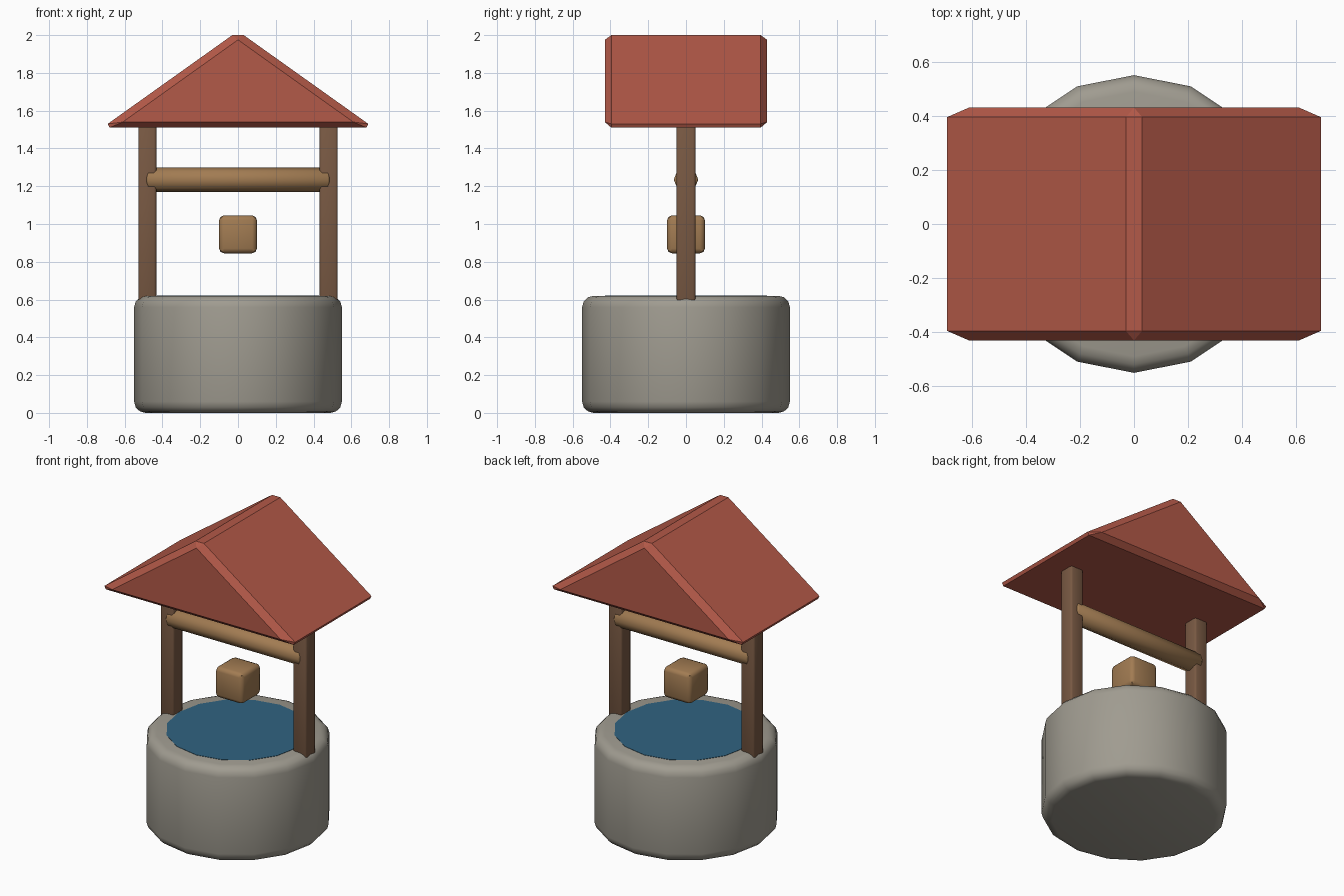
import bpy
import bmesh
import math

cube = bpy.data.objects.get("Cube")
if cube:
    bpy.data.objects.remove(cube, do_unlink=True)


def material(name, rgb):
    mat = bpy.data.materials.new(name)
    mat.use_nodes = True
    mat.diffuse_color = (*rgb, 1)
    bsdf = mat.node_tree.nodes["Principled BSDF"]
    bsdf.inputs["Base Color"].default_value = (*rgb, 1)
    bsdf.inputs["Roughness"].default_value = 0.9
    return mat


STONE = material("stone grey", (0.35, 0.33, 0.28))
ROOF = material("roof red", (0.45, 0.10, 0.065))
DARK_WOOD = material("dark wood", (0.19, 0.10, 0.056))
LIGHT_WOOD = material("light wood", (0.36, 0.20, 0.085))
WATER = material("water blue", (0.03, 0.125, 0.216))


def finish(name, mat, bevel=0, segments=1, smooth=False):
    """Name the active object, apply scale, colour it and round its edges."""
    obj = bpy.context.object
    obj.name = obj.data.name = name
    bpy.ops.object.transform_apply(location=False, rotation=True, scale=True)
    obj.data.materials.append(mat)
    if bevel:
        mod = obj.modifiers.new("rounded edges", "BEVEL")
        mod.width = bevel
        mod.segments = segments
        mod.limit_method = "ANGLE"
        mod.angle_limit = math.radians(50)
        bpy.ops.object.modifier_apply(modifier=mod.name)
    if smooth:
        bpy.ops.object.shade_smooth_by_angle(angle=math.radians(46))
    return obj


def cylinder(sides, radius, depth, location, rotation=(0, 0, 0)):
    bpy.ops.mesh.primitive_cylinder_add(vertices=sides, radius=radius, depth=depth,
                                        location=location, rotation=rotation)


def box(size, location):
    bpy.ops.mesh.primitive_cube_add(size=1, location=location)
    bpy.context.object.scale = size


# Stone drum with rounded rims
cylinder(16, 0.55, 0.62, (0, 0, 0.31))
finish("well_wall", STONE, 0.06, 3, True)

# Water disc on the drum
cylinder(16, 0.43, 0.02, (0, 0, 0.612))
finish("water", WATER)

# Posts either side
for name, side in (("left_post", 1), ("right_post", -1)):
    box((0.095, 0.1, 1.03), (side * 0.48, 0, 1.035))
    finish(name, DARK_WOOD, 0.012, 2, True)

# Winding axle between the posts
cylinder(8, 0.065, 0.97, (0, 0, 1.235), (0, math.pi / 2, 0))
finish("axle", LIGHT_WOOD, 0.01, 1, True)

# Hanging bucket
box((0.2, 0.2, 0.2), (0, 0, 0.945))
finish("bucket", LIGHT_WOOD, 0.025, 2, True)

# Gabled roof block with chamfered edges: (x, y, z), mirrored in x and y
corners = [(0.61, 0.43, 1.54), (0, 0.43, 1.975), (0.03, 0.395, 2.0),
           (0.69, 0.395, 1.53), (0.68, 0.395, 1.51)]
bm = bmesh.new()
for sx in (1, -1):
    for sy in (1, -1):
        for x, y, z in corners:
            bm.verts.new((sx * x, sy * y, z))
bmesh.ops.remove_doubles(bm, verts=bm.verts, dist=0.0001)
bmesh.ops.convex_hull(bm, input=bm.verts)
bmesh.ops.dissolve_limit(bm, angle_limit=math.radians(2), verts=bm.verts, edges=bm.edges)
bmesh.ops.recalc_face_normals(bm, faces=bm.faces)
mesh = bpy.data.meshes.new("roof")
bm.to_mesh(mesh)
bm.free()
mesh.materials.append(ROOF)
bpy.context.collection.objects.link(bpy.data.objects.new("roof", mesh))
